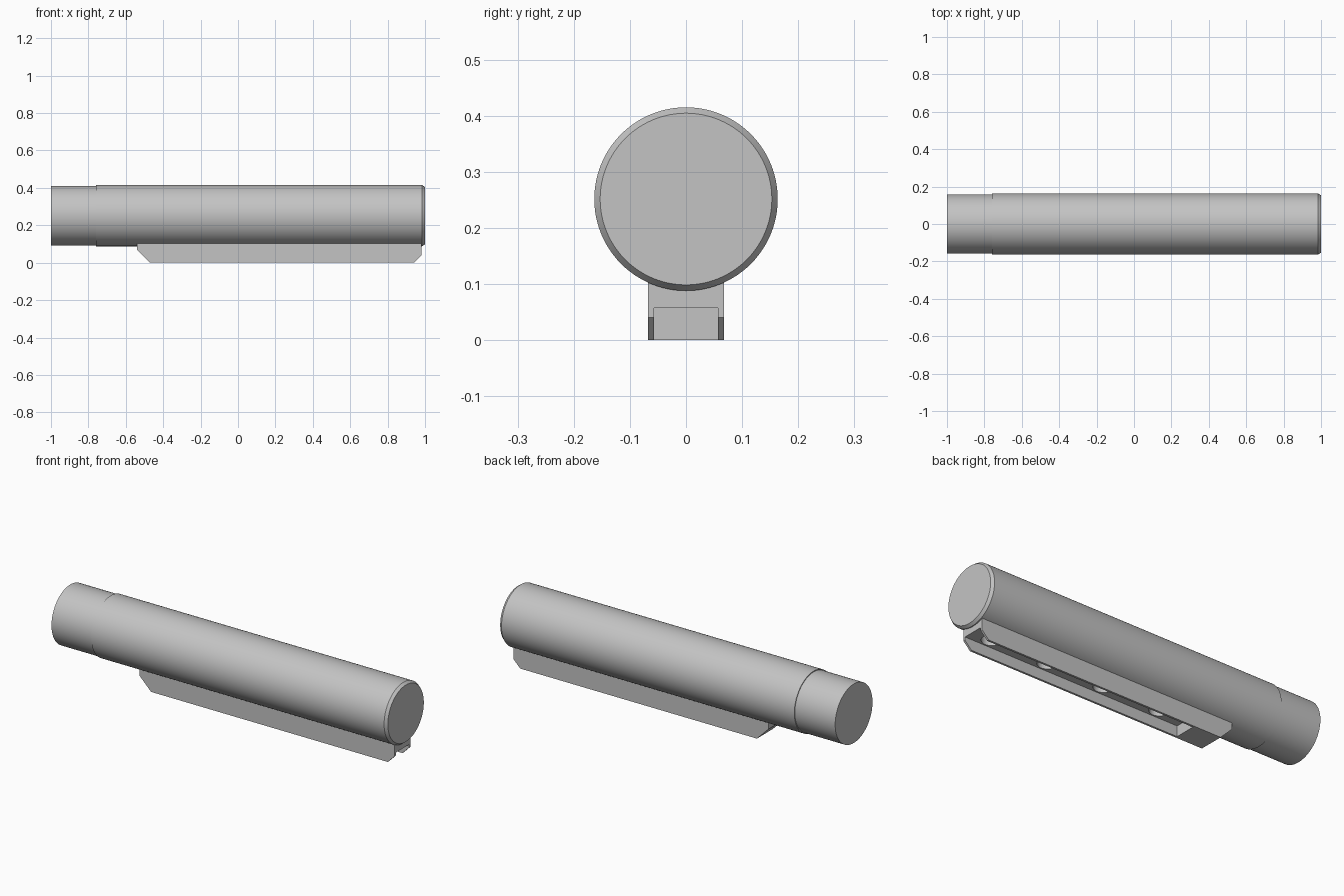
import bpy, bmesh, math
from mathutils import Matrix, Vector

cube = bpy.data.objects.get("Cube")
if cube:
    bpy.data.objects.remove(cube, do_unlink=True)

AXIS_Z = 0.2515
SLOT_TOP = 0.057

grey = bpy.data.materials.new("light_grey")
grey.use_nodes = True
grey.diffuse_color = (0.55, 0.55, 0.55, 1)
grey.node_tree.nodes["Principled BSDF"].inputs["Base Color"].default_value = grey.diffuse_color


def make_object(name, bm):
    bmesh.ops.recalc_face_normals(bm, faces=bm.faces)
    mesh = bpy.data.meshes.new(name)
    bm.to_mesh(mesh)
    bm.free()
    mesh.materials.append(grey)
    obj = bpy.data.objects.new(name, mesh)
    bpy.context.collection.objects.link(obj)
    return obj


def lathe_x(name, profile, sides=96):
    """Closed solid turned about the tube axis from (x, radius) points."""
    bm = bmesh.new()
    rings = []
    for x, r in profile:
        angles = [2 * math.pi * i / sides for i in range(sides)]
        rings.append([bm.verts.new((x, r * math.cos(a), AXIS_Z + r * math.sin(a))) for a in angles])
    for a, b in zip(rings, rings[1:]):
        for i in range(sides):
            j = (i + 1) % sides
            bm.faces.new((a[i], a[j], b[j], b[i]))
    bm.faces.new(rings[0])
    bm.faces.new(rings[-1])
    return make_object(name, bm)


def extrude_y(name, outline, half_width):
    """Side outline of (x, z) points extruded across the width."""
    bm = bmesh.new()
    face = bm.faces.new([bm.verts.new((x, -half_width, z)) for x, z in outline])
    geom = bmesh.ops.extrude_face_region(bm, geom=[face])["geom"]
    verts = [g for g in geom if isinstance(g, bmesh.types.BMVert)]
    bmesh.ops.translate(bm, verts=verts, vec=Vector((0, 2 * half_width, 0)))
    return make_object(name, bm)


def cut(target, cutter):
    mod = target.modifiers.new("cut", "BOOLEAN")
    mod.operation = "DIFFERENCE"
    mod.solver = "EXACT"
    mod.object = cutter
    bpy.context.view_layer.objects.active = target
    bpy.ops.object.modifier_apply(modifier=mod.name)


# Tube with a slightly thinner front section and a chamfered closed end
tube = lathe_x("tube", [(-1, 0.159), (-0.76, 0.159), (-0.76, 0.1635),
                        (0.985, 0.1635), (1, 0.153)])

# Guide rail under the tube, sloped at both ends
rail = extrude_y("guide_rail", [(-0.54, 0.108), (-0.54, 0.07), (-0.47, 0),
                                (0.94, 0), (0.98, 0.04), (0.98, 0.108)], 0.068)

# Open-ended slot along the rail
slot = extrude_y("slot_cutter", [(-0.31, -0.05), (1.1, -0.05),
                                 (1.1, SLOT_TOP), (-0.31, SLOT_TOP)], 0.057)
cut(rail, slot)

# Row of round blind holes in the slot roof
bm = bmesh.new()
for i in range(4):
    bmesh.ops.create_cone(bm, cap_ends=True, segments=32, radius1=0.05, radius2=0.05, depth=0.1,
                          matrix=Matrix.Translation((0.865 - 0.34 * i, 0, 0.07)))
holes = make_object("hole_cutter", bm)
cut(rail, holes)
cut(tube, holes)

for helper in (slot, holes):
    bpy.data.objects.remove(helper, do_unlink=True)

# Smooth the round surfaces, keep the edges crisp
bpy.ops.object.select_all(action="DESELECT")
for obj in (tube, rail):
    obj.select_set(True)
bpy.context.view_layer.objects.active = tube
bpy.ops.object.shade_smooth_by_angle(angle=math.radians(25))
